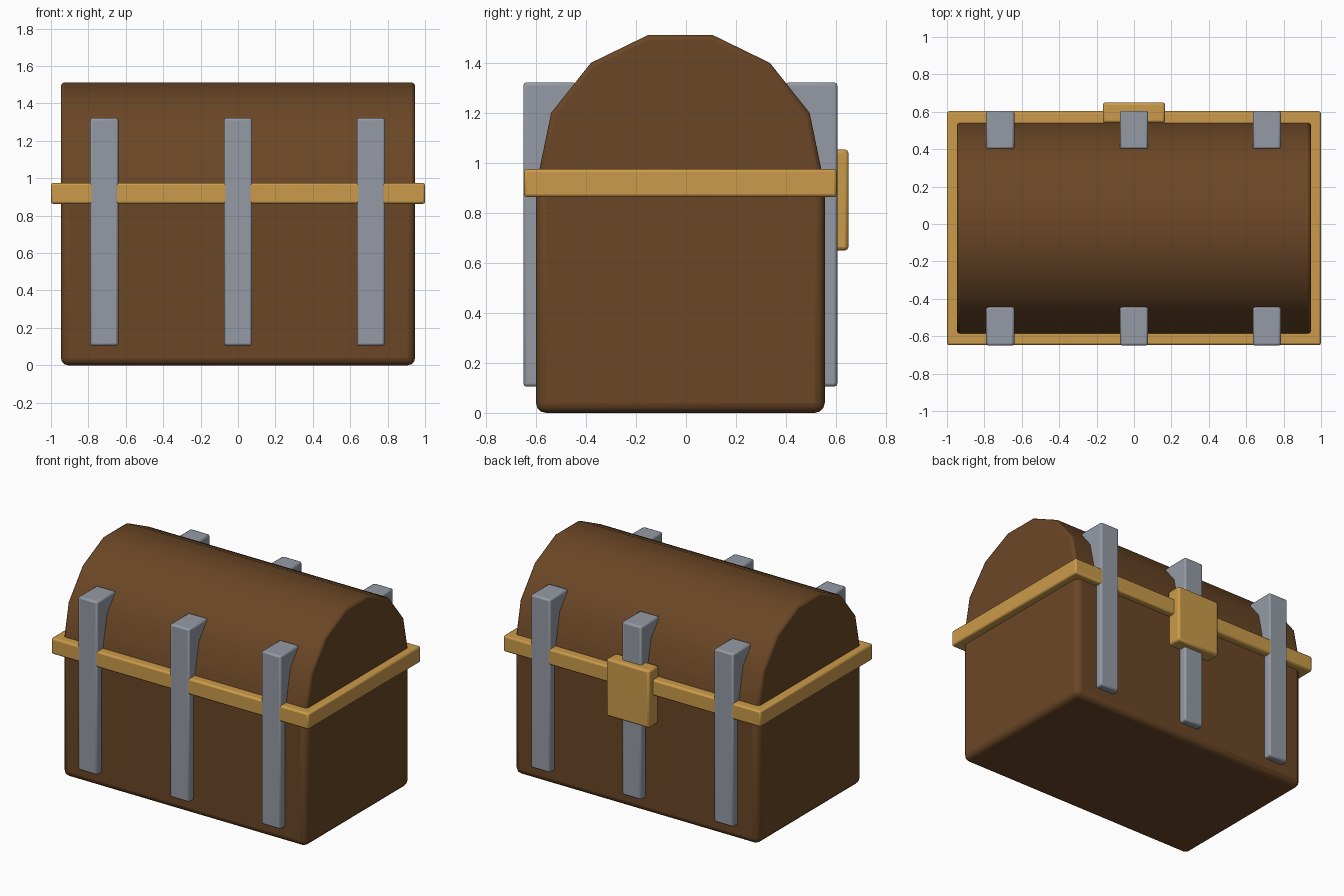
import bpy
import bmesh
from math import radians

cube = bpy.data.objects.get("Cube")
if cube:
    bpy.data.objects.remove(cube, do_unlink=True)


def make_material(name, color):
    mat = bpy.data.materials.new(name)
    mat.use_nodes = True
    mat.diffuse_color = (*color, 1)
    mat.node_tree.nodes["Principled BSDF"].inputs["Base Color"].default_value = (*color, 1)
    return mat


wood = make_material("brown wood", (0.145, 0.062, 0.019))
gold = make_material("gold", (0.6, 0.33, 0.07))
iron = make_material("grey iron", (0.30, 0.325, 0.375))


def finish(name, bm, mat, bevel, segments, angle):
    """Turn a bmesh into a softly bevelled, smooth shaded object."""
    bmesh.ops.recalc_face_normals(bm, faces=bm.faces)
    mesh = bpy.data.meshes.new(name)
    bm.to_mesh(mesh)
    bm.free()
    mesh.materials.append(mat)
    obj = bpy.data.objects.new(name, mesh)
    bpy.context.collection.objects.link(obj)
    mod = obj.modifiers.new("Soft edges", "BEVEL")
    mod.width = bevel
    mod.segments = segments
    mod.limit_method = "ANGLE"
    mod.angle_limit = radians(50)
    bpy.ops.object.select_all(action="DESELECT")
    obj.select_set(True)
    bpy.context.view_layer.objects.active = obj
    bpy.ops.object.shade_smooth_by_angle(angle=radians(angle))
    return obj


def box(name, x, y, z, mat, bevel, segments=2):
    """Box from its (min, max) range on each axis."""
    bm = bmesh.new()
    bmesh.ops.create_cube(bm, size=1)
    for v in bm.verts:
        v.co = [r[0] if c < 0 else r[1] for c, r in zip(v.co, (x, y, z))]
    return finish(name, bm, mat, bevel, segments, 60)


HALF = 0.947
MID_Y = -0.0225

# Chest body
box("chest_body", (-HALF, HALF), (-0.6, 0.555), (0, 0.93), wood, 0.04, 3)

# Arched lid: mirrored half profile swept along x
half_arch = [(0.575, 0.92), (0.517, 1.2), (0.358, 1.4), (0.128, 1.512)]
arch = [(MID_Y - d, z) for d, z in half_arch]
arch += [(MID_Y + d, z) for d, z in reversed(half_arch)]
bm = bmesh.new()
end = bm.faces.new([bm.verts.new((-HALF, y, z)) for y, z in arch])
swept = bmesh.ops.extrude_face_region(bm, geom=[end], use_keep_orig=True)
bmesh.ops.translate(bm, vec=(2 * HALF, 0, 0),
                    verts=[v for v in swept["geom"] if isinstance(v, bmesh.types.BMVert)])
finish("arched_lid", bm, wood, 0.018, 2, 60)

# Gold trim around the seam
box("seam_trim", (-1, 1), (-0.648, 0.603), (0.863, 0.975), gold, 0.012)

# Iron straps, three on the front and three on the back
for side, y in (("front", (-0.65, -0.44)), ("back", (0.4, 0.605))):
    for place, x in (("right", -0.715), ("middle", 0), ("left", 0.71)):
        box(f"{side}_strap_{place}", (x - 0.075, x + 0.075), y,
            (0.105, 1.322), iron, 0.012)

# Lock plate on the back
box("lock_plate", (-0.167, 0.167), (0.54, 0.65), (0.65, 1.053), gold, 0.014)
